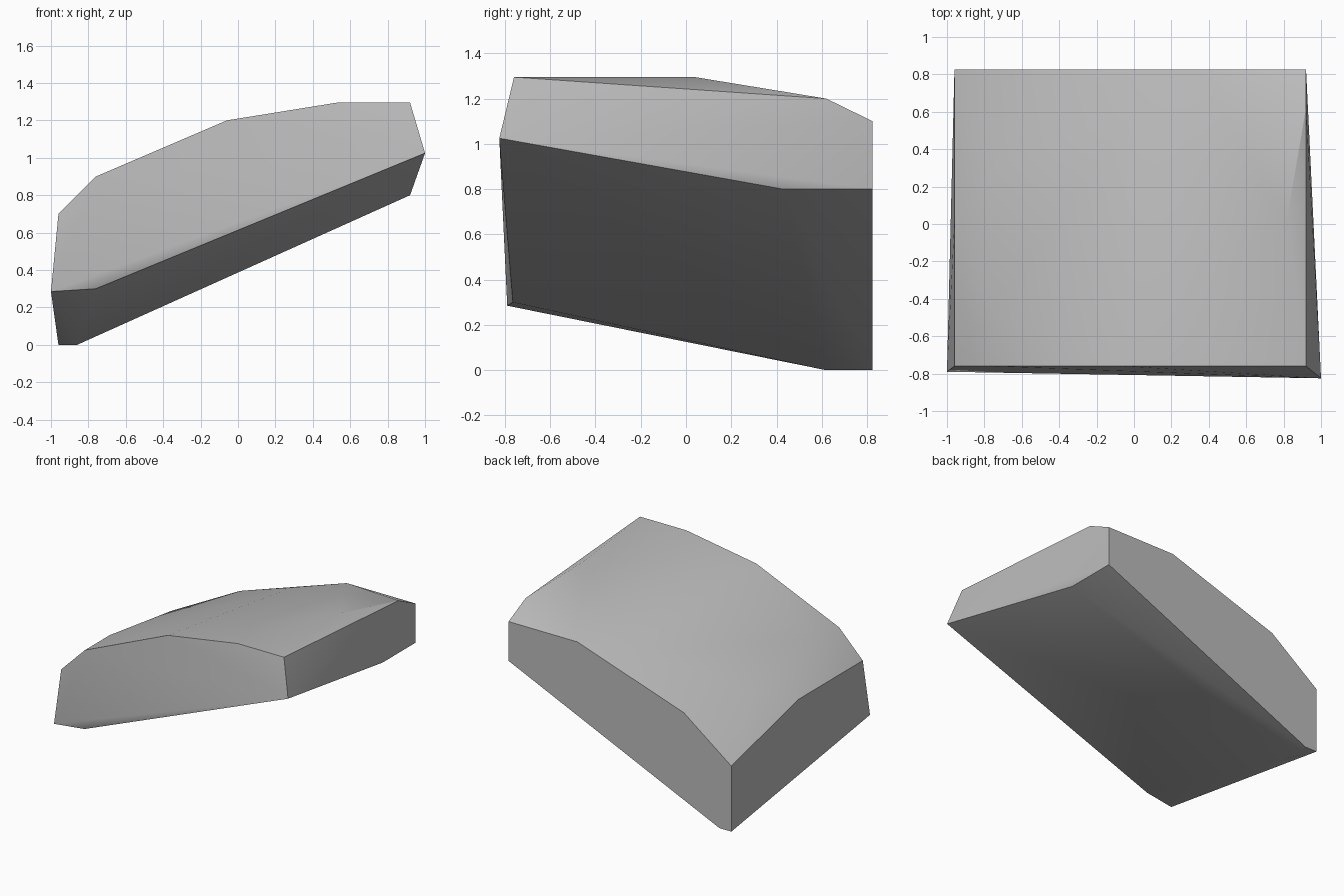
import bpy
import bmesh
import math

cube = bpy.data.objects.get("Cube")
if cube:
    bpy.data.objects.remove(cube, do_unlink=True)

# One plain stone colour
stone = bpy.data.materials.new("stone_grey")
stone.use_nodes = True
grey = (0.5, 0.5, 0.5, 1)
stone.diffuse_color = grey
stone.node_tree.nodes["Principled BSDF"].inputs["Base Color"].default_value = grey


def along_x(y, profile):
    """Profile points (x, z) placed on a plane of constant y."""
    return [(x, y, z) for x, z in profile]


def chiselled_block(name, points, material):
    """Wrap corner points in one closed, faceted stone."""
    bm = bmesh.new()
    for p in points:
        bm.verts.new(p)
    hull = bmesh.ops.convex_hull(bm, input=bm.verts)
    spare = {v for v in hull["geom_interior"] if isinstance(v, bmesh.types.BMVert)}
    bmesh.ops.delete(bm, geom=list(spare), context="VERTS")
    bmesh.ops.dissolve_limit(bm, angle_limit=math.radians(0.5),
                             verts=bm.verts, edges=bm.edges)
    bmesh.ops.recalc_face_normals(bm, faces=bm.faces)
    mesh = bpy.data.meshes.new(name)
    bm.to_mesh(mesh)
    bm.free()
    mesh.materials.append(material)
    obj = bpy.data.objects.new(name, mesh)
    bpy.context.collection.objects.link(obj)
    return obj


# Upper and lower rims of the front and back faces
front_top = along_x(-0.76, [(-0.96, 0.7), (-0.76, 0.9), (-0.06, 1.2),
                            (0.53, 1.295), (0.92, 1.295)])
front_foot = [(-1, -0.79, 0.285), (-0.76, -0.765, 0.3), (1, -0.825, 1.025)]
back_face = along_x(0.825, [(-0.96, 0), (-0.86, 0), (0.92, 0.8), (0.92, 1.1),
                            (0.34, 1.1), (-0.56, 0.8), (-0.96, 0.5)])

# Corners on the two ends, the crown and the underside
ends = [(-0.96, 0.02, 0.7), (0.92, 0.62, 1.2), (0.92, 0.43, 0.8)]
crown = [(0.82, 0.04, 1.295), (-0.76, -0.46, 0.9), (-0.76, 0.29, 0.8), (0.02, 0.62, 1.06)]
underside = [(-0.86, 0.62, 0)]

rock = chiselled_block("rock_slab", front_top + front_foot + back_face
                       + ends + crown + underside, stone)

# Soft shading over the crown, crisp rims
bpy.ops.object.select_all(action="DESELECT")
rock.select_set(True)
bpy.context.view_layer.objects.active = rock
bpy.ops.object.shade_smooth_by_angle(angle=math.radians(35))
